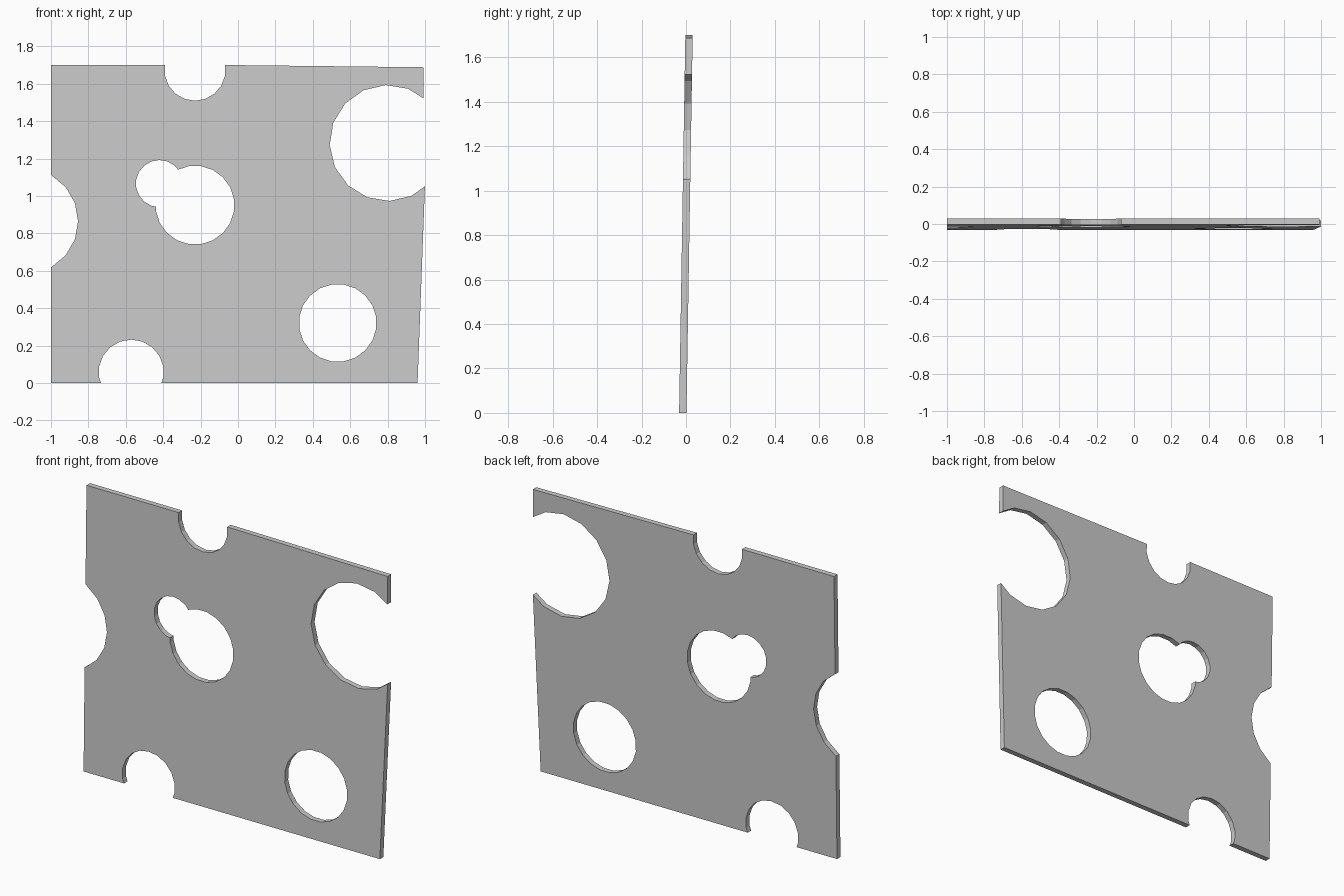
import bpy, bmesh, math

if "Cube" in bpy.data.objects:
    bpy.data.objects.remove(bpy.data.objects["Cube"])


def prism(name, pts, y0, y1):
    """Extrude an x-z outline along y into a solid."""
    bm = bmesh.new()
    face = bm.faces.new([bm.verts.new((x, y0, z)) for x, z in pts])
    ext = bmesh.ops.extrude_face_region(bm, geom=[face])
    for v in ext["geom"]:
        if isinstance(v, bmesh.types.BMVert):
            v.co.y = y1
    bmesh.ops.recalc_face_normals(bm, faces=bm.faces)
    me = bpy.data.meshes.new(name)
    bm.to_mesh(me)
    bm.free()
    ob = bpy.data.objects.new(name, me)
    bpy.context.collection.objects.link(ob)
    return ob


# Thin slice outline, slightly tapered at the lower right
outline = [(-1, 0), (0.96, 0), (1.0, 1.07), (0.992, 1.50),
           (0.992, 1.688), (-0.07, 1.7), (-1, 1.7)]
cheese = prism("cheese_slice", outline, -0.0165, 0.0165)

# Round holes and edge bites: x, z, radius, sides, start angle
holes = [
    (-0.23, 1.672, 0.163, 18, 10),
    (0.80, 1.283, 0.310, 16, 2),
    (-1.138, 0.865, 0.283, 18, 0),
    (-0.23, 0.951, 0.211, 20, 9),
    (-0.42, 1.066, 0.126, 18, 10),
    (0.533, 0.321, 0.208, 20, 9),
    (-0.571, 0.058, 0.174, 18, 10),
]
bpy.context.view_layer.objects.active = cheese
for x, z, r, n, start in holes:
    angles = [math.radians(start + 360 * i / n) for i in range(n)]
    cutter = prism("hole_cutter", [(x + r * math.cos(a), z + r * math.sin(a))
                                   for a in angles], -0.2, 0.2)
    cutter.hide_render = True
    mod = cheese.modifiers.new("hole", 'BOOLEAN')
    mod.operation = 'DIFFERENCE'
    mod.solver = 'EXACT'
    mod.object = cutter
    bpy.ops.object.modifier_apply(modifier=mod.name)
    bpy.data.objects.remove(cutter)

# Lean the slice gently backwards
for v in cheese.data.vertices:
    v.co.y += -0.0145 + 0.028 * v.co.z / 1.7
